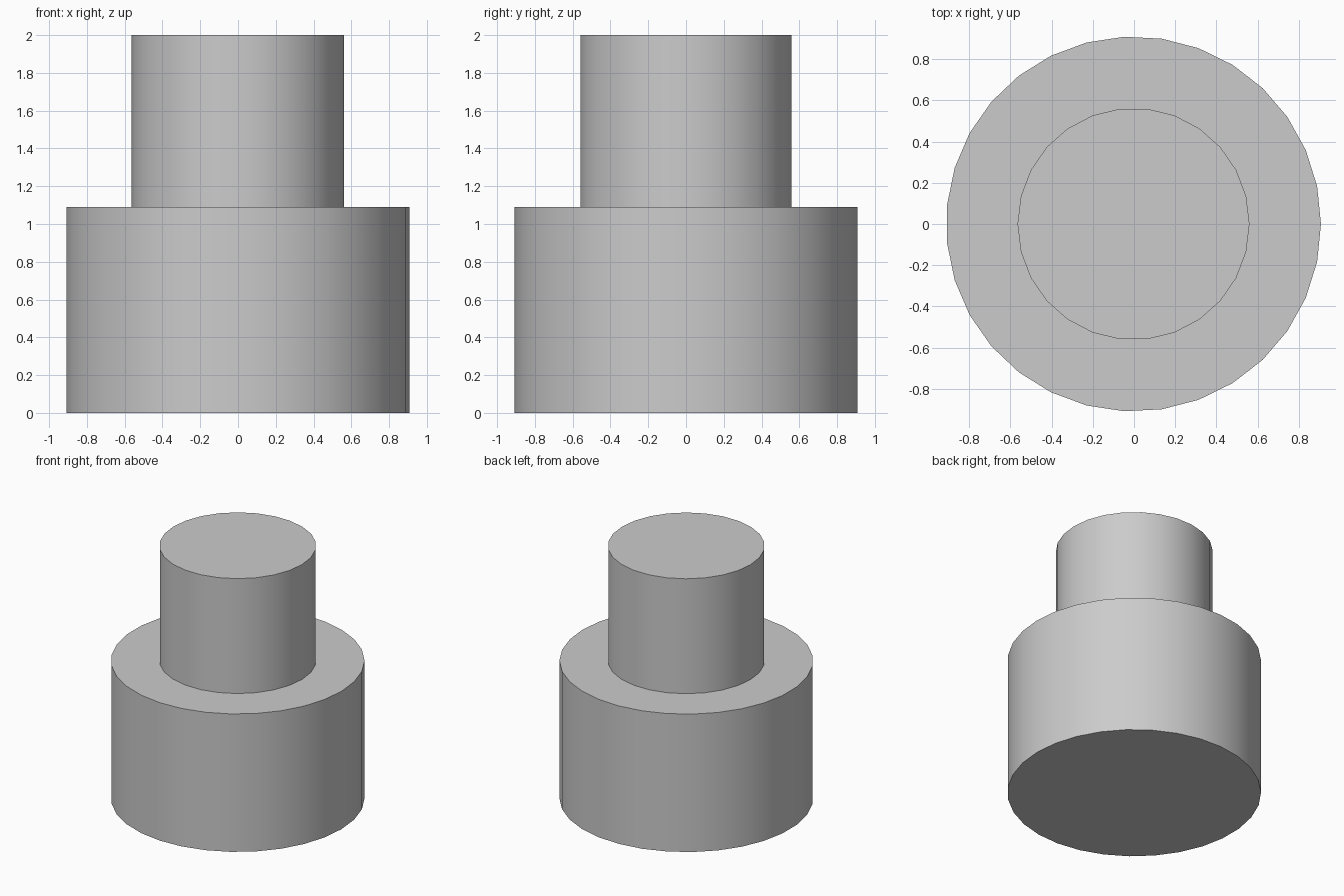
import bpy
import math

cube = bpy.data.objects.get("Cube")
if cube:
    bpy.data.objects.remove(cube, do_unlink=True)

# Plain grey for the whole model
grey = bpy.data.materials.new("plain_grey")
grey.use_nodes = True
colour = (0.6, 0.6, 0.6, 1)
grey.diffuse_color = colour
grey.node_tree.nodes["Principled BSDF"].inputs["Base Color"].default_value = colour

CENTRE_X = -0.0023  # the odd-sided base is centred by its extents
STEP_Z = 1.091


def drum(name, sides, radius, bottom, top):
    """Upright cylinder with one corner pointing to +x."""
    bpy.ops.mesh.primitive_cylinder_add(
        vertices=sides, radius=radius, depth=top - bottom,
        location=(CENTRE_X, 0, (bottom + top) / 2),
        rotation=(0, 0, -math.pi / 2))
    obj = bpy.context.object
    obj.name = name
    obj.data.materials.append(grey)
    bpy.ops.object.shade_smooth_by_angle(angle=math.radians(30))
    return obj


# Wide lower drum and narrow upper drum
drum("base_drum", 31, 0.909, 0, STEP_Z)
drum("upper_drum", 26, 0.5625, STEP_Z, 2)
